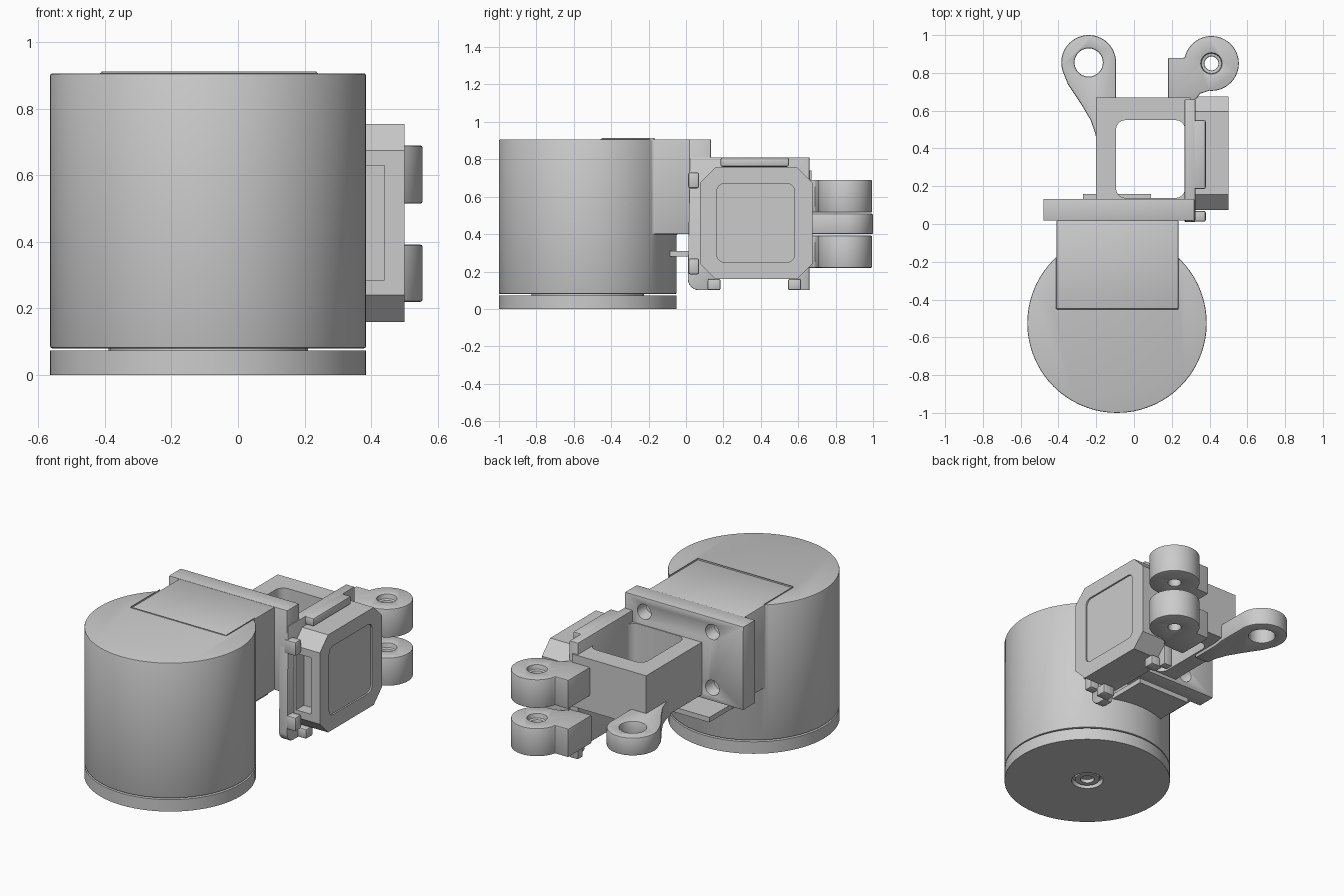
import bpy, bmesh
from math import cos, sin, radians

if "Cube" in bpy.data.objects:
    bpy.data.objects.remove(bpy.data.objects["Cube"], do_unlink=True)


def prism(name, profile, low, high, axis="Z"):
    """Extrude a 2D profile along an axis."""
    place = {"X": lambda u, v: (low, u, v),
             "Y": lambda u, v: (u, low, v),
             "Z": lambda u, v: (u, v, low)}[axis]
    step = [(high - low) * (a == axis) for a in "XYZ"]
    bm = bmesh.new()
    face = bm.faces.new([bm.verts.new(place(u, v)) for u, v in profile])
    ext = bmesh.ops.extrude_face_region(bm, geom=[face])["geom"]
    bmesh.ops.translate(bm, vec=step, verts=[g for g in ext if isinstance(g, bmesh.types.BMVert)])
    bmesh.ops.recalc_face_normals(bm, faces=bm.faces)
    mesh = bpy.data.meshes.new(name)
    bm.to_mesh(mesh)
    bm.free()
    obj = bpy.data.objects.new(name, mesh)
    bpy.context.collection.objects.link(obj)
    return obj


def arc(cu, cv, r, start=0, end=360, n=32):
    count = n if end - start == 360 else n + 1
    angles = [radians(start + (end - start) * i / n) for i in range(count)]
    return [(cu + r * cos(a), cv + r * sin(a)) for a in angles]


def rect(u0, u1, v0, v1, r=0.0):
    if not r:
        return [(u0, v0), (u1, v0), (u1, v1), (u0, v1)]
    corners = [(u1 - r, v1 - r), (u0 + r, v1 - r), (u0 + r, v0 + r), (u1 - r, v0 + r)]
    return [p for i, (u, v) in enumerate(corners) for p in arc(u, v, r, 90 * i, 90 * i + 90, 6)]


def box(name, x, y, z):
    return prism(name, rect(*x, *y), *z)


def apply(obj, mod):
    bpy.ops.object.select_all(action="DESELECT")
    bpy.context.view_layer.objects.active = obj
    obj.select_set(True)
    bpy.ops.object.modifier_apply(modifier=mod.name)


def combine(obj, others, operation="DIFFERENCE"):
    for other in others:
        mod = obj.modifiers.new("Boolean", "BOOLEAN")
        mod.operation, mod.object, mod.solver = operation, other, "EXACT"
        apply(obj, mod)
        bpy.data.objects.remove(other, do_unlink=True)
    return obj


def finish(obj, width=0.0):
    if width:
        mod = obj.modifiers.new("Bevel", "BEVEL")
        mod.width, mod.segments = width, 2
        mod.limit_method, mod.angle_limit = "ANGLE", radians(40)
        apply(obj, mod)
    bpy.ops.object.select_all(action="DESELECT")
    bpy.context.view_layer.objects.active = obj
    obj.select_set(True)
    bpy.ops.object.shade_smooth_by_angle(angle=radians(30))
    return obj


# Round housing with its flat neck
CX, CY, R, TOP = -0.09, -0.525, 0.475, 0.907
housing = prism("housing", arc(CX, CY, R, n=72), 0.08, TOP)
neck = box("neck", (-0.41, 0.235), (-0.45, 0.02), (0.4, TOP))
finish(combine(housing, [neck], "UNION"), 0.008)

# End cap below the thin gap, with a recessed hub
cap = prism("end_cap", arc(CX, CY, R, n=72), 0, 0.073)
combine(cap, [prism("cut", arc(CX, CY, 0.09), -0.02, 0.03)])
finish(cap)
hub = prism("end_hub", arc(CX, CY, 0.07), 0.008, 0.05)
combine(hub, [prism("cut", arc(CX, CY, 0.04), -0.02, 0.035)])
finish(hub)
finish(prism("core_shaft", arc(CX, CY, 0.3), 0.06, 0.1))

# Mounting plate with four screw holes
plate = box("mounting_plate", (-0.48, 0.32), (0.018, 0.133), (0.4, TOP))
combine(plate, [prism("cut", arc(x, z, 0.045, n=24), 0.05, 0.2, "Y")
                for x in (-0.27, 0.19) for z in (0.48, 0.82)])
finish(plate, 0.004)
box("lower_tab", (-0.27, 0.09), (-0.09, 0.16), (0.28, 0.31))

# Open rectangular frame behind the plate
frame = box("frame", (-0.2, 0.3), (0.12, 0.67), (0.42, 0.74))
combine(frame, [prism("cut", rect(-0.095, 0.27, 0.138, 0.55, 0.05), 0.3, 0.9)])
finish(frame)

# Side plate that carries the cover
side = [(0.02, 0.81), (0.66, 0.81), (0.66, 0.1), (0.61, 0.1), (0.61, 0.16),
        (0.12, 0.16), (0.12, 0.1)] + arc(0.07, 0.16, 0.06, 270, 180, 6)
finish(prism("side_plate", side, 0.268, 0.325, "X"), 0.004)

# Octagonal cover with a shallow face recess and a front slot
C = 0.08
y0, y1, z0, z1 = 0.075, 0.675, 0.16, 0.755
octagon = [(y0 + C, z0), (y1 - C, z0), (y1, z0 + C), (y1, z1 - C),
           (y1 - C, z1), (y0 + C, z1), (y0, z1 - C), (y0, z0 + C)]
cover = prism("cover", octagon, 0.32, 0.5, "X")
combine(cover, [prism("cut", rect(0.165, 0.58, 0.25, 0.67, 0.04), 0.49, 0.6, "X"),
                box("cut", (0.34, 0.44), (0.0, 0.15), (0.285, 0.63))])
finish(cover)

# Retaining clips around the cover
clips = {"top_clip": ((0.185, 0.55), (0.76, 0.81)),
         "front_clip_upper": ((0.012, 0.07), (0.645, 0.73)),
         "front_clip_lower": ((0.012, 0.07), (0.185, 0.27)),
         "bottom_clip_front": ((0.115, 0.185), (0.1, 0.16)),
         "bottom_clip_rear": ((0.545, 0.615), (0.1, 0.16))}
for name, (y, z) in clips.items():
    finish(box(name, (0.3, 0.38), y, z), 0.01)

# Pair of hinge lugs
lug_profile = arc(0.41, 0.85, 0.145, -95, 168, 36) + [
    (0.18, 0.88), (0.18, 0.65), (0.32, 0.65), (0.35, 0.69)]
for name, low, high in (("upper_lug", 0.515, 0.69), ("lower_lug", 0.22, 0.392)):
    lug = prism(name, lug_profile, low, high)
    combine(lug, [prism("cut", arc(0.41, 0.85, 0.037, n=24), low - 0.1, high + 0.1),
                  prism("cut", arc(0.41, 0.85, 0.055, n=24), high - 0.03, high + 0.1)])
    finish(lug, 0.008)

# Flat curved arm ending in an eye
arm_profile = arc(-0.24, 0.855, 0.145, 0, 205, 32) + [
    (-0.35, 0.74), (-0.28, 0.635), (-0.23, 0.55), (-0.205, 0.48), (-0.195, 0.42),
    (-0.105, 0.42), (-0.105, 0.6), (-0.095, 0.66)]
arm = prism("eye_arm", arm_profile, 0.4, 0.51)
combine(arm, [prism("cut", arc(-0.24, 0.855, 0.075), 0.2, 0.7)])
finish(arm, 0.008)
